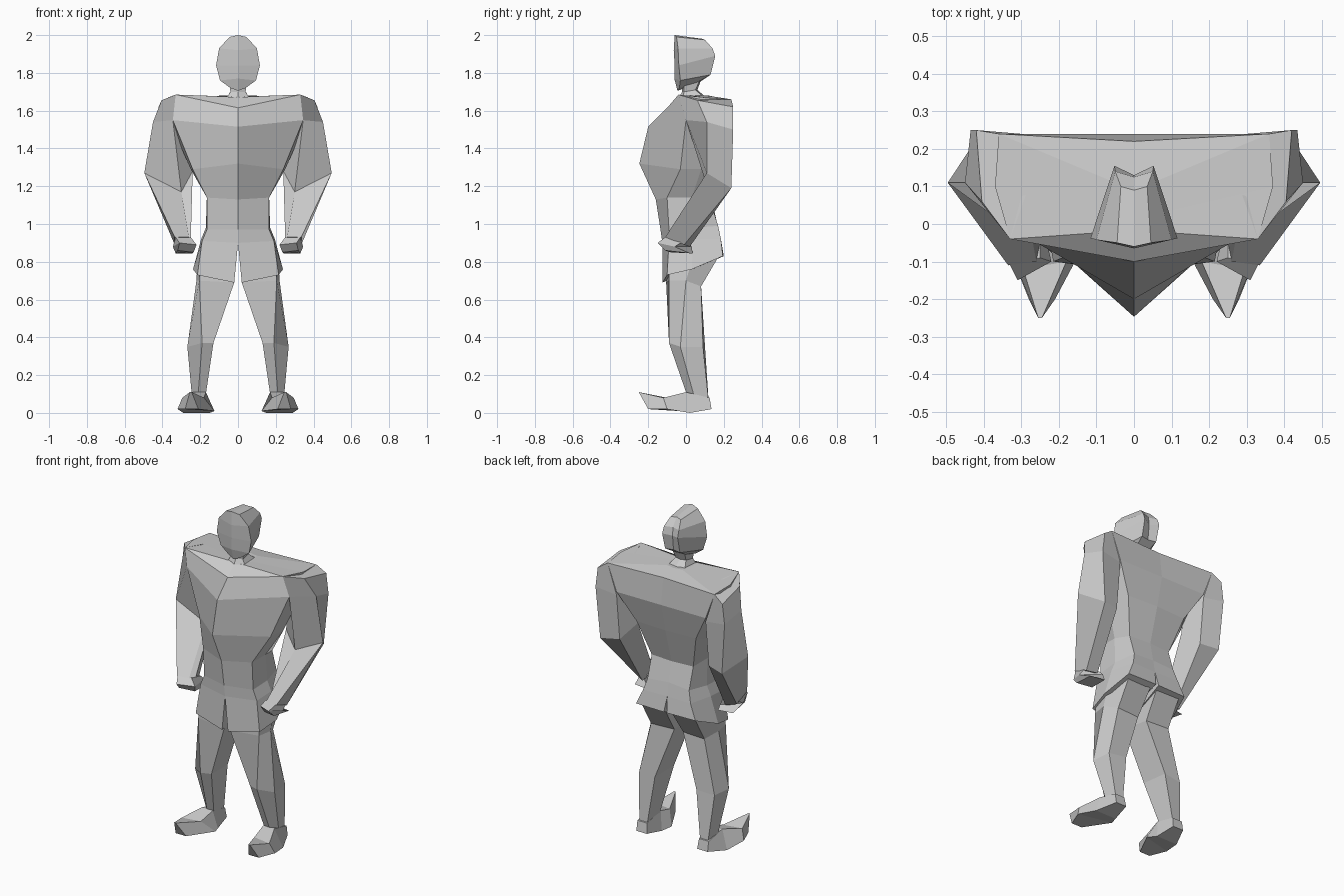
import bpy, bmesh


def loft(name, rings, closed):
    """Skin a stack of equal-sized rings, cap both ends and mirror across x = 0."""
    bm = bmesh.new()
    rows = [[bm.verts.new(p) for p in ring] for ring in rings]
    n = len(rows[0])
    for a, b in zip(rows, rows[1:]):
        for i in range(n if closed else n - 1):
            j = (i + 1) % n
            bm.faces.new((a[i], a[j], b[j], b[i]))
    bm.faces.new(rows[0])
    bm.faces.new(rows[-1])
    bmesh.ops.recalc_face_normals(bm, faces=bm.faces)
    # an open half shell must point away from its own centre line
    if not closed:
        score = sum(f.normal.x * f.calc_area() for f in bm.faces)
        if score < 0:
            bmesh.ops.reverse_faces(bm, faces=bm.faces)
    mesh = bpy.data.meshes.new(name)
    bm.to_mesh(mesh)
    bm.free()
    obj = bpy.data.objects.new(name, mesh)
    bpy.context.collection.objects.link(obj)
    mod = obj.modifiers.new("mirror", 'MIRROR')
    mod.use_clip = True
    mod.use_mirror_merge = not closed
    return obj


# Head: half rings from face ridge to back of skull, top down
loft("head", [
    [(0, -.06, 2.0), (.045, -.05, 1.99), (.035, .10, 1.975), (0, .09, 1.98)],
    [(0, -.065, 1.92), (.10, -.042, 1.93), (.05, .14, 1.93), (0, .125, 1.93)],
    [(0, -.06, 1.84), (.116, -.038, 1.84), (.052, .155, 1.89), (0, .13, 1.88)],
    [(0, -.062, 1.77), (.095, -.03, 1.76), (.05, .13, 1.79), (0, .12, 1.79)],
    [(0, -.045, 1.705), (.04, -.035, 1.72), (.04, .06, 1.75), (0, .07, 1.75)],
], False)

# Neck
loft("neck", [
    [(0, -.025, 1.77), (.05, -.01, 1.77), (.045, .085, 1.79), (0, .09, 1.79)],
    [(0, -.02, 1.70), (.04, -.01, 1.70), (.035, .05, 1.71), (0, .06, 1.71)],
    [(0, -.05, 1.65), (.07, -.02, 1.65), (.07, .12, 1.65), (0, .13, 1.65)],
], False)

# Torso: half rings from breastbone round to spine, neck down to hips
loft("torso", [
    [(0, -.04, 1.67), (.05, -.02, 1.675), (.07, .03, 1.68), (.05, .11, 1.68), (0, .12, 1.68)],
    [(0, -.10, 1.615), (.33, -.04, 1.685), (.37, .10, 1.67), (.36, .24, 1.66), (0, .22, 1.66)],
    [(0, -.20, 1.515), (.345, 0, 1.55), (.36, .10, 1.54), (.30, .24, 1.50), (0, .24, 1.50)],
    [(0, -.247, 1.32), (.24, -.03, 1.29), (.25, .08, 1.29), (.20, .19, 1.33), (0, .20, 1.33)],
    [(0, -.16, 1.13), (.165, -.10, 1.14), (.165, .03, 1.14), (.14, .13, 1.12), (0, .14, 1.12)],
    [(0, -.135, .97), (.165, -.09, .97), (.17, .04, .98), (.14, .17, .99), (0, .165, 1.0)],
    [(0, -.125, .90), (.19, -.09, .91), (.195, .04, .92), (.16, .185, .92), (0, .18, .92)],
], False)

# Shorts: one flared leg, hem rising toward the back
loft("shorts", [
    [(0, -.125, .90), (.19, -.09, .91), (.195, .04, .92), (.16, .185, .92), (0, .18, .92)],
    [(.02, -.125, .69), (.215, -.10, .73), (.238, .03, .76), (.20, .195, .83), (.01, .20, .83)],
], True)

# Legs: thigh, underside of seat, knee, ankle
loft("leg", [
    [(.02, -.10, .75), (.20, -.09, .78), (.215, .03, .80), (.18, .18, .84), (.02, .18, .84)],
    [(.02, -.105, .69), (.205, -.09, .70), (.22, .0, .70), (.18, .08, .67), (.03, .07, .67)],
    [(.13, -.07, .37), (.19, -.09, .37), (.268, -.03, .35), (.255, .09, .35), (.14, .10, .36)],
    [(.17, .01, .10), (.21, 0, .11), (.245, .04, .10), (.23, .12, .06), (.18, .12, .06)],
], True)

# Feet: heel to upturned toe
loft("foot", [
    [(.17, .135, .02), (.24, .135, .02), (.24, .125, .08), (.175, .125, .08)],
    [(.15, .02, 0), (.29, .02, 0), (.245, 0, .11), (.17, 0, .11)],
    [(.125, -.04, .01), (.32, -.10, .02), (.295, -.12, .08), (.18, -.10, .08)],
    [(.21, -.20, .02), (.28, -.20, .02), (.255, -.25, .11), (.245, -.25, .11)],
], True)

# Arms: shoulder, deltoid, elbow, wrist
loft("arm", [
    [(.33, -.04, 1.685), (.405, .06, 1.655), (.42, .25, 1.62), (.36, .24, 1.66), (.28, .10, 1.67)],
    [(.345, 0, 1.55), (.45, .11, 1.54), (.435, .25, 1.50), (.30, .24, 1.48), (.28, .10, 1.50)],
    [(.30, .12, 1.17), (.496, .11, 1.27), (.41, .24, 1.19), (.30, .21, 1.20), (.24, .12, 1.28)],
    [(.26, -.10, .93), (.335, -.11, .93), (.335, -.01, .89), (.28, .02, .88), (.25, -.05, .92)],
], True)

# Fists
loft("fist", [
    [(.25, -.09, .93), (.33, -.11, .93), (.335, -.01, .91), (.25, .0, .91)],
    [(.22, -.10, .89), (.31, -.15, .90), (.345, -.06, .88), (.25, .03, .88)],
    [(.235, -.08, .85), (.32, -.11, .86), (.33, .02, .845), (.24, .035, .845)],
], True)
